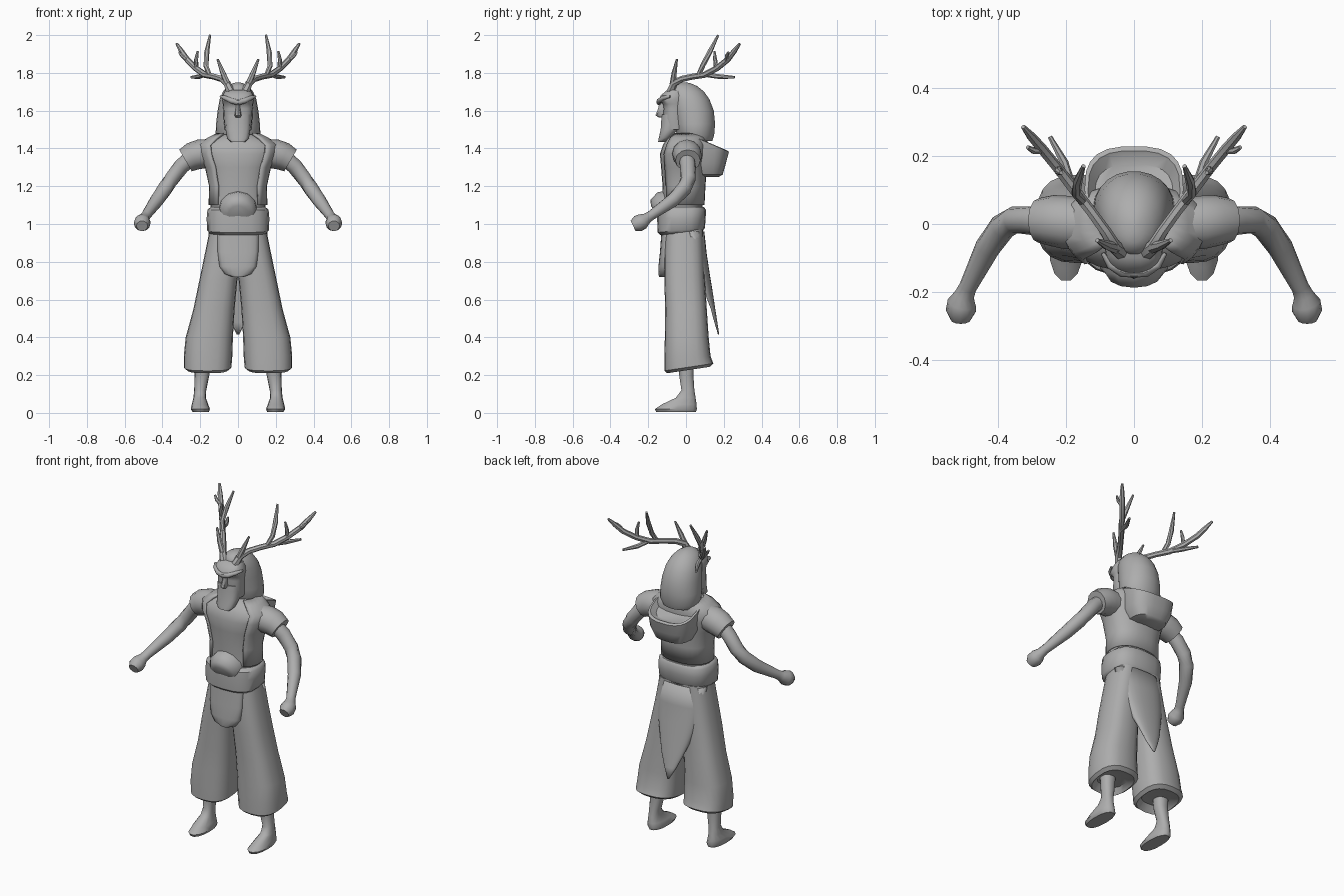
import bpy, bmesh, math
from mathutils import Vector

grey = bpy.data.materials.new("plain grey")
grey.diffuse_color = (0.42, 0.42, 0.42, 1)


def finish(name, bm, mirror=False, thick=0, angle=45):
    bmesh.ops.recalc_face_normals(bm, faces=bm.faces)
    me = bpy.data.meshes.new(name)
    bm.to_mesh(me)
    bm.free()
    ob = bpy.data.objects.new(name, me)
    bpy.context.collection.objects.link(ob)
    me.materials.append(grey)
    bpy.ops.object.select_all(action='DESELECT')
    ob.select_set(True)
    bpy.context.view_layer.objects.active = ob
    bpy.ops.object.shade_smooth_by_angle(angle=math.radians(angle))
    if thick:
        mod = ob.modifiers.new("thickness", 'SOLIDIFY')
        mod.thickness = thick
    if mirror:
        ob.modifiers.new("mirror", 'MIRROR')
    return ob


def skin(bm, rings, closed=True):
    """Bridge rings of points; closed rings also get end caps."""
    vs = [[bm.verts.new(p) for p in r] for r in rings]
    n = len(vs[0])
    for a, b in zip(vs, vs[1:]):
        for i in range(n if closed else n - 1):
            j = (i + 1) % n
            bm.faces.new((a[i], a[j], b[j], b[i]))
    if closed:
        bm.faces.new(vs[0])
        bm.faces.new(vs[-1])


def loft(name, rows, n=20, power=2.3, arc=None, **kw):
    """rows: (z, x0, x1, y0, y1[, tilt]) superellipse sections; arc = open angle range."""
    rings = []
    for z, x0, x1, y0, y1, *tilt in rows:
        t = tilt[0] if tilt else 0
        ring = []
        for i in range(n):
            a = (math.radians(arc[0] + (arc[1] - arc[0]) * i / (n - 1)) if arc
                 else math.tau * i / n)
            c, s = math.cos(a), math.sin(a)
            x = (x0 + x1) / 2 + (x1 - x0) / 2 * math.copysign(abs(c) ** (2 / power), c)
            y = (y0 + y1) / 2 + (y1 - y0) / 2 * math.copysign(abs(s) ** (2 / power), s)
            ring.append((x, y, z + t * y))
        rings.append(ring)
    bm = bmesh.new()
    skin(bm, rings, not arc)
    return finish(name, bm, **kw)


def sym(z, x, y0, y1, *t):
    return (z, -x, x, y0, y1, *t)


def add_tube(bm, pts, n):
    rings = []
    for i, (x, y, z, r) in enumerate(pts):
        a = Vector(pts[max(i - 1, 0)][:3])
        b = Vector(pts[min(i + 1, len(pts) - 1)][:3])
        q = (b - a).to_track_quat('Z', 'Y')
        rings.append([Vector((x, y, z)) + q @ Vector((r * math.cos(math.tau * k / n),
                      r * math.sin(math.tau * k / n), 0)) for k in range(n)])
    skin(bm, rings)


def tubes(name, paths, n=10, **kw):
    bm = bmesh.new()
    for p in paths:
        add_tube(bm, p, n)
    return finish(name, bm, **kw)


# legs with bare feet
loft("bare_leg", [
    (0.005, .155, .24, -.16, .055), (.02, .148, .25, -.168, .06),
    (.045, .158, .245, -.13, .058), (.08, .17, .236, -.055, .052),
    (.12, .168, .232, -.025, .045), (.2, .152, .23, -.037, .04),
    (.3, .145, .235, -.04, .045)], n=14, mirror=True)

# baggy trousers
loft("trouser_leg", [
    (.25, .08, .24, -.07, .08), (.225, .055, .268, -.10, .125, .15),
    (.24, .035, .287, -.115, .145, .15), (.3, .03, .287, -.115, .13),
    (.4, .027, .277, -.112, .12), (.55, .018, .236, -.11, .11),
    (.7, .004, .205, -.115, .1), (.82, -.02, .18, -.115, .095),
    (.97, -.03, .15, -.11, .09)], n=20, power=2.6, mirror=True)

# hanging cloths, front and pointed back
loft("front_cloth", [
    sym(.72, .03, -.143, -.10), sym(.735, .07, -.146, -.095), sym(.775, .098, -.146, -.085),
    sym(.85, .108, -.138, -.08), sym(.96, .11, -.13, -.07)], power=2.4)
loft("back_cloth", [
    sym(.415, .006, .165, .176), sym(.48, .04, .135, .166), sym(.55, .07, .11, .155),
    sym(.63, .098, .06, .143), sym(.74, .13, .02, .125), sym(.84, .148, -.02, .11),
    sym(.96, .157, -.06, .097)], n=13, arc=(0, 180), thick=.006)

# torso and open vest
body = [(1.0, .148, -.12, .088), (1.1, .146, -.122, .088), (1.2, .143, -.124, .093),
        (1.3, .165, -.132, .1), (1.37, .195, -.138, .105), (1.42, .2, -.122, .105),
        (1.45, .15, -.1, .1), (1.475, .1, -.07, .09)]
loft("torso", [sym(*r) for r in body], n=24)
loft("vest", [sym(z + (.008 if z > 1.44 else 0), x + .01, a - .01, b + .01)
              for z, x, a, b in body[1:]], n=23, arc=(-48, 228), thick=.012)

# belt and round waist plate
loft("belt", [
    sym(.955, .15, -.135, .09, .1), sym(.97, .164, -.15, .1, .1), sym(1.03, .166, -.153, .104),
    sym(1.075, .162, -.15, .106), sym(1.09, .145, -.13, .095)], n=20, power=2.7)
tubes("waist_plate", [[(0, -.08, 1.075, .105), (0, -.13, 1.07, .1),
                       (0, -.152, 1.06, .078), (0, -.16, 1.055, .05)]], n=12)

# fallen cowl on the upper back
loft("cowl", [
    sym(1.25, .06, .02, .175), sym(1.262, .105, .02, .195), sym(1.32, .135, 0, .212),
    sym(1.48, .145, -.02, .228, -.43), sym(1.483, .135, -.02, .215, -.43),
    sym(1.45, .115, -.01, .175, -.43)], n=22, power=2.8)

# sleeves and arms
tubes("short_sleeve", [[(.15, 0, 1.375, .075), (.2, .005, 1.37, .078), (.24, .01, 1.358, .075),
                        (.278, .01, 1.336, .066), (.272, .01, 1.34, .05)][:4]],
      n=12, mirror=True)
tubes("arm", [[(.22, 0, 1.375, .04), (.30, .01, 1.305, .042), (.35, .012, 1.24, .04),
               (.385, -.008, 1.19, .04), (.43, -.07, 1.125, .037), (.487, -.185, 1.045, .026),
               (.497, -.207, 1.03, .029), (.505, -.23, 1.014, .042),
               (.508, -.255, 1.002, .044), (.508, -.28, .99, .03)]], n=12, mirror=True)

# head, beard and hood
loft("face", [
    sym(1.5, .07, -.11, 0), sym(1.56, .076, -.122, 0), sym(1.61, .078, -.118, 0),
    sym(1.635, .08, -.122, 0), sym(1.655, .085, -.145, 0), sym(1.68, .082, -.135, 0),
    sym(1.71, .068, -.1, 0)], n=18, power=2.6)
loft("beard", [
    sym(1.435, .038, -.148, -.11), sym(1.455, .058, -.145, -.085), sym(1.5, .066, -.135, -.04),
    sym(1.55, .07, -.132, -.02), sym(1.58, .07, -.128, -.02)], n=14, power=2.6)
loft("nose", [
    sym(1.565, .014, -.145, -.1), sym(1.575, .018, -.162, -.1), sym(1.61, .012, -.148, -.1),
    sym(1.645, .01, -.14, -.1)], n=8)
tubes("brow", [[(0, -.143, 1.643, .014), (.035, -.142, 1.652, .014),
                (.07, -.12, 1.668, .012), (.092, -.085, 1.675, .006)]], n=8, mirror=True)
loft("hood", [
    sym(1.44, .1, -.03, .14), sym(1.47, .119, -.05, .15), sym(1.53, .116, -.06, .155),
    sym(1.6, .108, -.075, .148), sym(1.66, .097, -.085, .125), sym(1.7, .08, -.092, .097),
    sym(1.73, .055, -.082, .06), sym(1.745, .028, -.055, .025), sym(1.75, .008, -.03, 0)],
     n=22, power=2.1)

# branching antlers
tubes("antler", [
    [(.04, -.08, 1.70, .024), (.058, -.065, 1.745, .02), (.085, -.02, 1.768, .017),
     (.125, .035, 1.78, .016), (.175, .1, 1.79, .017), (.225, .165, 1.825, .016),
     (.27, .22, 1.87, .016), (.3, .255, 1.915, .014), (.325, .285, 1.955, .007)],
    [(.055, -.07, 1.74, .017), (.08, -.062, 1.8, .014), (.108, -.048, 1.872, .006)],
    [(.15, .065, 1.785, .013), (.17, .09, 1.84, .014), (.165, .125, 1.91, .014),
     (.148, .17, 2.0, .006)],
    [(.18, .105, 1.79, .012), (.205, .18, 1.78, .013), (.247, .256, 1.777, .007)],
    [(.22, .16, 1.82, .012), (.222, .155, 1.87, .011), (.213, .15, 1.915, .006)],
    [(.27, .215, 1.868, .011), (.295, .215, 1.89, .01), (.312, .225, 1.91, .006)],
], n=7, mirror=True)
